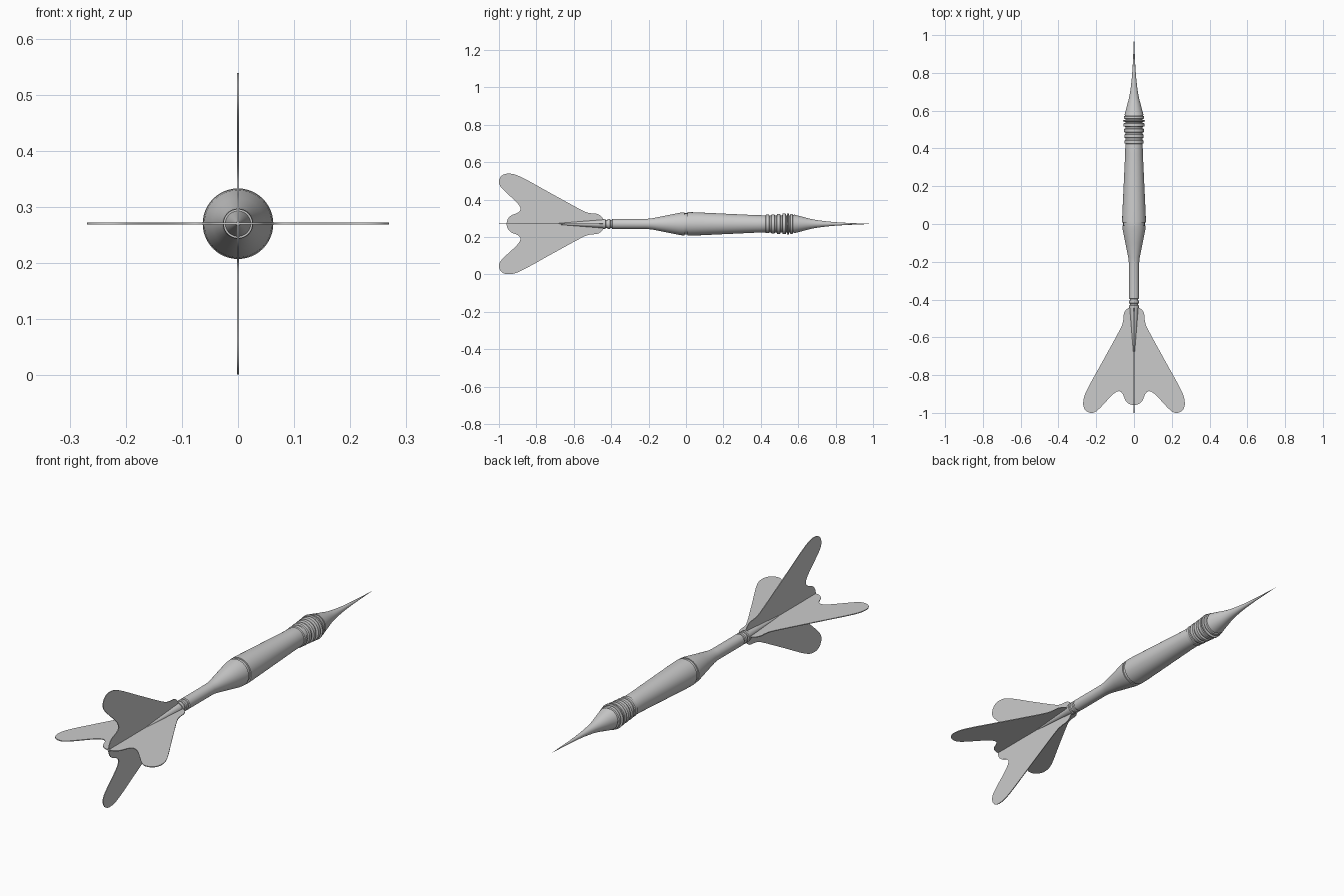
import bpy, bmesh, math
from mathutils import Vector

cube = bpy.data.objects.get("Cube")
if cube:
    bpy.data.objects.remove(cube, do_unlink=True)

AXIS = 0.27

grey = bpy.data.materials.new("plain_grey")
grey.use_nodes = True
colour = (0.6, 0.6, 0.6, 1)
grey.diffuse_color = colour
grey.node_tree.nodes["Principled BSDF"].inputs["Base Color"].default_value = colour


def finish(name, bm, smooth=True):
    bmesh.ops.recalc_face_normals(bm, faces=bm.faces)
    mesh = bpy.data.meshes.new(name)
    bm.to_mesh(mesh)
    bm.free()
    obj = bpy.data.objects.new(name, mesh)
    obj.location.z = AXIS
    bpy.context.collection.objects.link(obj)
    mesh.materials.append(grey)
    if smooth:
        bpy.ops.object.select_all(action='DESELECT')
        obj.select_set(True)
        bpy.context.view_layer.objects.active = obj
        bpy.ops.object.shade_smooth_by_angle(angle=math.radians(25))
    return obj


def lathe(name, profile, sides=48):
    """Spin (y, radius) points around the long axis."""
    bm = bmesh.new()
    verts = [bm.verts.new((r, y, 0)) for y, r in profile]
    edges = [bm.edges.new(pair) for pair in zip(verts, verts[1:])]
    bmesh.ops.spin(bm, geom=verts + edges, cent=(0, 0, 0), axis=(0, 1, 0),
                   angle=math.tau, steps=sides)
    bmesh.ops.remove_doubles(bm, verts=bm.verts, dist=0.00005)
    return finish(name, bm)


def rounded(points, steps=4):
    """Catmull-Rom smoothing of an open outline."""
    pts = [Vector(p) for p in points]
    out = []
    for i in range(len(pts) - 1):
        a, b, c, d = pts[max(i - 1, 0)], pts[i], pts[i + 1], pts[min(i + 2, len(pts) - 1)]
        for s in range(steps):
            t = s / steps
            out.append(0.5 * (2 * b + (c - a) * t + (2 * a - 5 * b + 4 * c - d) * t * t
                              + (3 * b - a - 3 * c + d) * t ** 3))
    return out + [pts[-1]]


# Shaft with two small grooves near the flights
shaft = [(-0.445, 0), (-0.445, 0.026)]
for y in (-0.425, -0.4):
    shaft += [(y - 0.006, 0.027), (y - 0.004, 0.022), (y + 0.004, 0.022), (y + 0.006, 0.027)]
shaft += [(-0.21, 0.027), (-0.18, 0.03), (-0.1, 0.046), (-0.03, 0.06), (-0.008, 0.062), (-0.008, 0)]
lathe("shaft", shaft)

# Tapering shaft end that grips the flights
lathe("shaft_spike", [(-0.68, 0), (-0.68, 0.004), (-0.44, 0.023), (-0.44, 0)])

# Barrel with grip rings
barrel = [(-0.008, 0), (-0.008, 0.057), (0.008, 0.057), (0.008, 0.063), (0.05, 0.062),
          (0.2, 0.055), (0.37, 0.047), (0.415, 0.046)]
for y in (0.435, 0.465, 0.495, 0.525):
    r = 0.049 + (y - 0.435) * 0.07
    barrel += [(y - 0.011, 0.045), (y - 0.008, r), (y + 0.008, r), (y + 0.011, 0.045)]
barrel += [(0.541, 0.046), (0.542, 0.058), (0.549, 0.058), (0.55, 0.046), (0.556, 0.046),
           (0.558, 0.054), (0.57, 0.053), (0.572, 0.047), (0.578, 0.047), (0.578, 0)]
lathe("barrel", barrel)

# Nose cone and needle point
nose = rounded([(0.578, 0.05), (0.62, 0.039), (0.68, 0.024), (0.75, 0.014),
                (0.82, 0.008), (0.9, 0.004), (1.0, 0)])
lathe("point", [(0.578, 0)] + [tuple(p) for p in nose])

# Two crossed flights, each a mirrored thin plate
half = rounded([(0, -0.44), (0.03, -0.445), (0.052, -0.47), (0.058, -0.515), (0.075, -0.56),
                (0.165, -0.725), (0.25, -0.88), (0.269, -0.945), (0.258, -0.985),
                (0.226, -1.0), (0.19, -0.984), (0.115, -0.905), (0.08, -0.885),
                (0.06, -0.9), (0.045, -0.935), (0.025, -0.953), (0, -0.96)])
outline = [(p.x, p.y) for p in half] + [(-p.x, p.y) for p in half[-2:0:-1]]
for name, turn in (("flat_flight", 0), ("upright_flight", math.pi / 2)):
    bm = bmesh.new()
    face = bm.faces.new([bm.verts.new((x, y, -0.0018)) for x, y in outline])
    new = bmesh.ops.extrude_face_region(bm, geom=[face])["geom"]
    bmesh.ops.translate(bm, vec=(0, 0, 0.0036),
                        verts=[g for g in new if isinstance(g, bmesh.types.BMVert)])
    flight = finish(name, bm)
    flight.rotation_euler.y = turn
